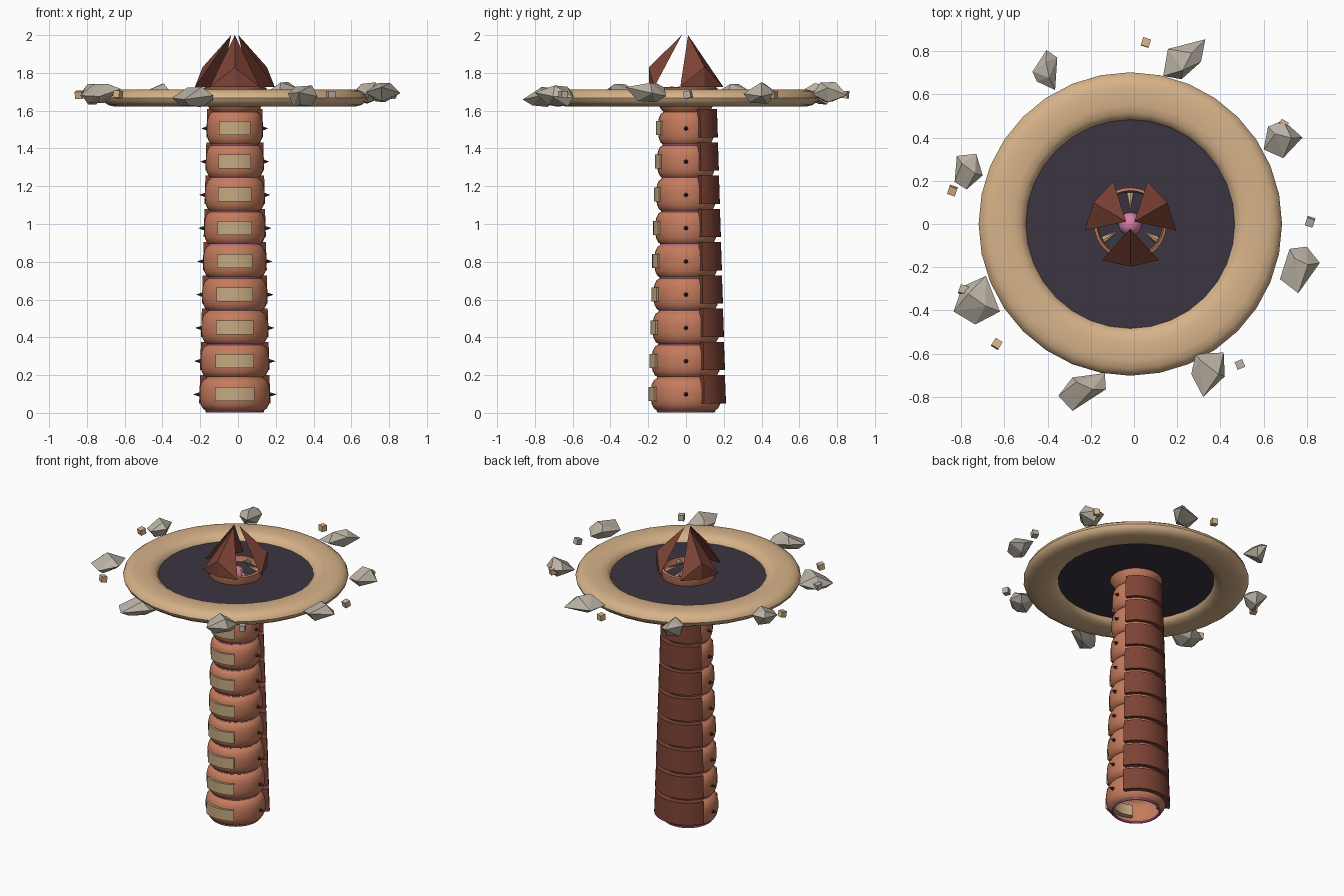
import bpy, bmesh, math, random
from mathutils import Vector, Matrix

if "Cube" in bpy.data.objects:
    bpy.data.objects.remove(bpy.data.objects["Cube"])

random.seed(4)
CX = -0.017  # x of the trunk axis


def mat(name, rgb):
    m = bpy.data.materials.new(name)
    m.diffuse_color = (*rgb, 1)
    m.use_nodes = True
    m.node_tree.nodes["Principled BSDF"].inputs["Base Color"].default_value = m.diffuse_color
    return m


TERRACOTTA = mat("terracotta", (.56, .20, .11))
BROWN = mat("dark_brown", (.20, .055, .035))
SPIKE = mat("spike_brown", (.10, .025, .018))
BELLY = mat("belly_tan", (.56, .40, .22))
SAND = mat("sand", (.68, .45, .25))
DARK = mat("dark_purple", (.045, .035, .055))
STONE = mat("stone", (.50, .45, .38))
PINK = mat("pink", (.68, .21, .38))


def finish(name, bm, material, smooth=True, fix=True):
    if fix:
        bmesh.ops.recalc_face_normals(bm, faces=bm.faces)
    me = bpy.data.meshes.new(name)
    bm.to_mesh(me)
    bm.free()
    me.materials.append(material)
    ob = bpy.data.objects.new(name, me)
    bpy.context.collection.objects.link(ob)
    if smooth:
        bpy.ops.object.select_all(action='DESELECT')
        ob.select_set(True)
        bpy.context.view_layer.objects.active = ob
        bpy.ops.object.shade_smooth_by_angle(angle=math.radians(40))
    return ob


def lathe(name, profile, material, steps=32, a0=0, a1=360, closed=False):
    """Sweep an (r, z) profile round the trunk axis; partial sweeps get end caps."""
    bm = bmesh.new()
    full = a1 - a0 == 360
    rings = []
    for i in range(steps if full else steps + 1):
        a = math.radians(a0 + (a1 - a0) * i / steps)
        rings.append([bm.verts.new((CX + r * math.cos(a), r * math.sin(a), z)) for r, z in profile])
    n = len(profile)
    for i in range(steps):
        p, q = rings[i], rings[(i + 1) % len(rings)]
        for j in range(n if closed else n - 1):
            k = (j + 1) % n
            bm.faces.new((p[j], q[j], q[k], p[k]))
    if not full:
        bm.faces.new(rings[0])
        bm.faces.new(rings[-1])
    return finish(name, bm, material)


def cone(name, base, tip, radius, material, sides=8):
    base, tip = Vector(base), Vector(tip)
    d = tip - base
    bm = bmesh.new()
    m = Matrix.Translation((base + tip) / 2) @ d.to_track_quat('Z', 'Y').to_matrix().to_4x4()
    bmesh.ops.create_cone(bm, cap_ends=True, segments=sides, radius1=radius, radius2=0,
                          depth=d.length, matrix=m)
    return finish(name, bm, material)


def circle_profile(r, z, minor, n=8):
    return [(r + minor * math.cos(t * math.tau / n), z + minor * math.sin(t * math.tau / n))
            for t in range(n)]


# Trunk: nine tapering barrel segments with joint ring, back plate, belly plate and side spikes
for i in range(9):
    s = 1 - 0.0255 * i
    z = 0.01 + 0.176 * i
    lathe(f"segment_{i}", [(r * s, z + h) for r, h in
          [(.148, 0), (.168, .012), (.181, .035), (.187, .065), (.187, .112),
           (.181, .142), (.168, .165), (.148, .176)]], TERRACOTTA)
    lathe(f"joint_ring_{i}", circle_profile(.148 * s, z, .008), PINK, closed=True)
    lathe(f"back_plate_{i}", [(.175 * s, z + .04), (.212 * s, z + .04),
          (.206 * s, z + .19), (.165 * s, z + .19)], BROWN, 16, 27, 153, True)
    lathe(f"belly_plate_{i}", [(.15 * s, z + .052), (.199 * s, z + .052),
          (.199 * s, z + .126), (.15 * s, z + .126)], BELLY, 10, 238, 302, True)
    for side in (-1, 1):
        cone(f"side_spike_{i}", (CX + side * .175 * s, 0, z + .088),
             (CX + side * .222 * s, 0, z + .088), .015, SPIKE)

# Neck and flared collar round the mouth
lathe("collar", [(.118, 1.594), (.135, 1.61), (.145, 1.635), (.165, 1.665), (.168, 1.72),
                 (.155, 1.725), (.148, 1.68), (.11, 1.62)], TERRACOTTA, closed=True)
lathe("mouth_floor", [(.0005, 1.668), (.152, 1.685)], DARK)

# Pink throat and inward pointing teeth
bm = bmesh.new()
bmesh.ops.create_uvsphere(bm, u_segments=16, v_segments=10, radius=.055,
                          matrix=Matrix.Translation((CX, 0, 1.67)))
finish("throat", bm, PINK)
for k in range(6):
    a = math.radians(30 + 60 * k)
    c, s = math.cos(a), math.sin(a)
    cone("tooth", (CX + .14 * c, .14 * s, 1.70), (CX + .065 * c, .065 * s, 1.73), .018, SAND)

# Three faceted beak petals closing over the mouth
for k in range(3):
    turn = Matrix.Translation((CX, 0, 0)) @ Matrix.Rotation(math.radians(120 * k), 4, 'Z')
    bm = bmesh.new()
    tip, knee, low, left, right = [bm.verts.new(turn @ Vector(p)) for p in
        [(0, -.022, 2), (0, -.197, 1.83), (0, -.197, 1.725), (-.132, -.168, 1.725), (.132, -.168, 1.725)]]
    for f in [(tip, left, knee), (tip, knee, right), (knee, left, low), (knee, low, right),
              (tip, right, left), (left, right, low)]:
        bm.faces.new(f)
    finish(f"petal_{k}", bm, BROWN, smooth=False)

# Sand ring with a dark pit surface inside
ring = []
for t in range(16):
    a = t * math.tau / 16
    ring.append((.592 + .11 * math.cos(a), 1.667 + .046 * max(-1, min(1, 1.15 * math.sin(a)))))
lathe("sand_ring", ring, SAND, 32, closed=True)
lathe("pit_surface", [(.14, 1.66), (.55, 1.66), (.55, 1.67), (.14, 1.67)], DARK, 48, closed=True)

# Floating boulders: outline corners in plan, hulled with smaller top and bottom facets
boulders = [
    (1.70, [(.157, .81), (.33, .855), (.31, .75), (.22, .67), (.135, .685)]),
    (1.69, [(-.47, .705), (-.405, .805), (-.355, .77), (-.365, .62), (-.45, .66)]),
    (1.69, [(-.83, .195), (-.82, .315), (-.73, .325), (-.70, .225), (-.775, .16)]),
    (1.69, [(-.835, -.405), (-.795, -.29), (-.685, -.24), (-.62, -.405), (-.735, -.465)]),
    (1.675, [(-.35, -.795), (-.285, -.71), (-.135, -.69), (-.13, -.765), (-.285, -.865)]),
    (1.68, [(.265, -.695), (.285, -.60), (.415, -.595), (.42, -.705), (.32, -.80)]),
    (1.70, [(.675, -.255), (.72, -.115), (.80, -.105), (.86, -.18), (.76, -.32)]),
    (1.695, [(.60, .345), (.62, .45), (.69, .48), (.78, .40), (.69, .305)]),
]
for i, (z, outline) in enumerate(boulders):
    mid = sum((Vector(p) for p in outline), Vector((0, 0))) / len(outline)
    bm = bmesh.new()
    for j, p in enumerate(outline):
        bm.verts.new((*p, z + random.uniform(-.025, .025)))
        inner = mid.lerp(Vector(p), random.uniform(.35, .65))
        bm.verts.new((*inner, z + (.058 if j % 2 else -.058) * random.uniform(.8, 1)))
    out = bmesh.ops.convex_hull(bm, input=bm.verts)
    loose = [v for v in bm.verts if not v.link_faces]
    bmesh.ops.delete(bm, geom=loose, context='VERTS')
    finish(f"boulder_{i}", bm, STONE, smooth=False)

# Small cubic pebbles
for x, y, m in [(.055, .84, SAND), (.69, .46, SAND), (.815, .01, STONE), (.49, -.65, STONE),
                (-.635, -.555, SAND), (-.79, -.305, STONE), (-.84, .155, SAND)]:
    bm = bmesh.new()
    bmesh.ops.create_cube(bm, size=.038, matrix=Matrix.Translation((x, y, 1.685)) @
                          Matrix.Rotation(random.uniform(-.6, .6), 4, 'Z') @
                          Matrix.Rotation(random.uniform(-.3, .3), 4, 'X'))
    finish("pebble", bm, m, smooth=False)
